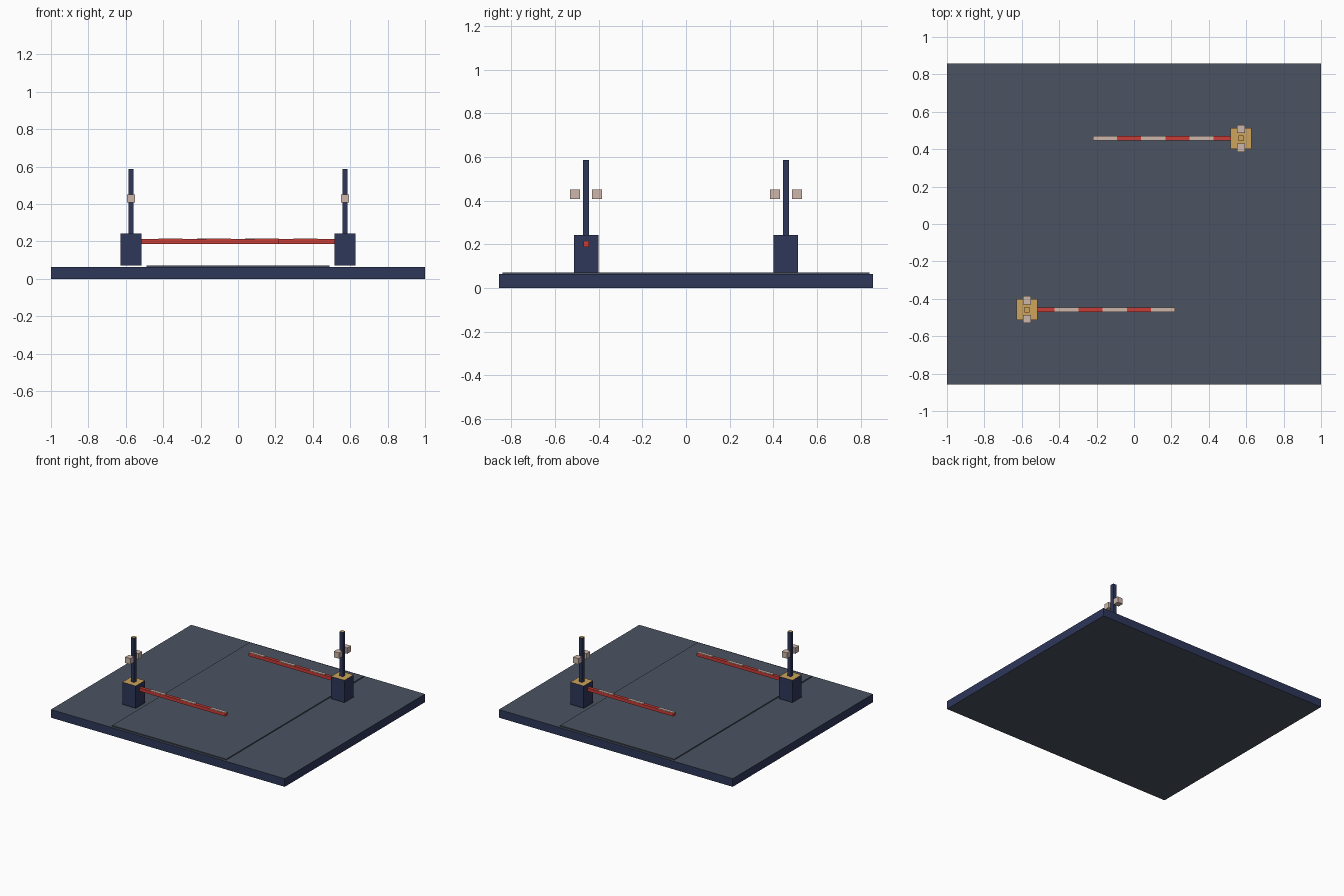
import bpy, bmesh
from mathutils import Matrix, Vector

if "Cube" in bpy.data.objects:
    bpy.data.objects.remove(bpy.data.objects["Cube"])


def material(name, rgb):
    def lin(c):
        c /= 255
        return c / 12.92 if c <= 0.04045 else ((c + 0.055) / 1.055) ** 2.4
    m = bpy.data.materials.new(name)
    m.diffuse_color = (*[lin(c) for c in rgb], 1)
    m.use_nodes = True
    m.node_tree.nodes["Principled BSDF"].inputs["Base Color"].default_value = m.diffuse_color
    return m


NAVY = material("navy", (46, 55, 90))
SLATE = material("slate", (75, 83, 97))
GOLD = material("gold", (205, 163, 92))
RED = material("red", (200, 60, 54))
PALE = material("pale_beige", (206, 183, 172))


def box(name, lo, hi, side, top=None, bottom=None, turn=False):
    """Box between two corners; turn spins it half a turn about the z axis."""
    bm = bmesh.new()
    bmesh.ops.create_cube(bm, size=1)
    lo, hi = Vector(lo), Vector(hi)
    mat = Matrix.Translation((lo + hi) / 2) @ Matrix.Diagonal((*(hi - lo), 1))
    if turn:
        mat = Matrix.Rotation(3.14159265, 4, 'Z') @ mat
    bm.transform(mat)
    bm.normal_update()
    for f in bm.faces:
        f.material_index = 1 if f.normal.z > 0.9 else 2 if f.normal.z < -0.9 else 0
    me = bpy.data.meshes.new(name)
    bm.to_mesh(me)
    bm.free()
    for m in (side, top or side, bottom or side):
        me.materials.append(m)
    ob = bpy.data.objects.new(name, me)
    bpy.context.collection.objects.link(ob)
    return ob


# ground plate and raised road
box("ground_plate", (-1, -0.857, 0), (1, 0.857, 0.063), NAVY, SLATE, SLATE)
box("road", (-0.488, -0.84, 0.063), (0.488, 0.84, 0.071), SLATE)

# two barriers, the second turned half way round
X, Y = -0.572, -0.458
for side, turn in (("front", False), ("back", True)):
    def block(part, cx, cy, hx, hy, z0, z1, *mats):
        box(f"{side}_{part}", (cx - hx, cy - hy, z0), (cx + hx, cy + hy, z1), *mats, turn=turn)

    block("pedestal", X, Y, 0.057, 0.056, 0.071, 0.243, NAVY, GOLD)
    block("post", X, Y, 0.0145, 0.0145, 0.243, 0.586, NAVY, GOLD)
    for i, s in enumerate((-1, 1)):
        block(f"lamp_{i + 1}", X, Y + s * 0.05, 0.0225, 0.0225, 0.407, 0.452, PALE)
    # barrier arm with pale stripes on top
    block("arm", -0.1475, Y, 0.3675, 0.0125, 0.187, 0.212, RED)
    for i in range(3):
        block(f"stripe_{i + 1}", 0.155 - 0.258 * i, Y, 0.065, 0.0115, 0.212, 0.216, PALE)
